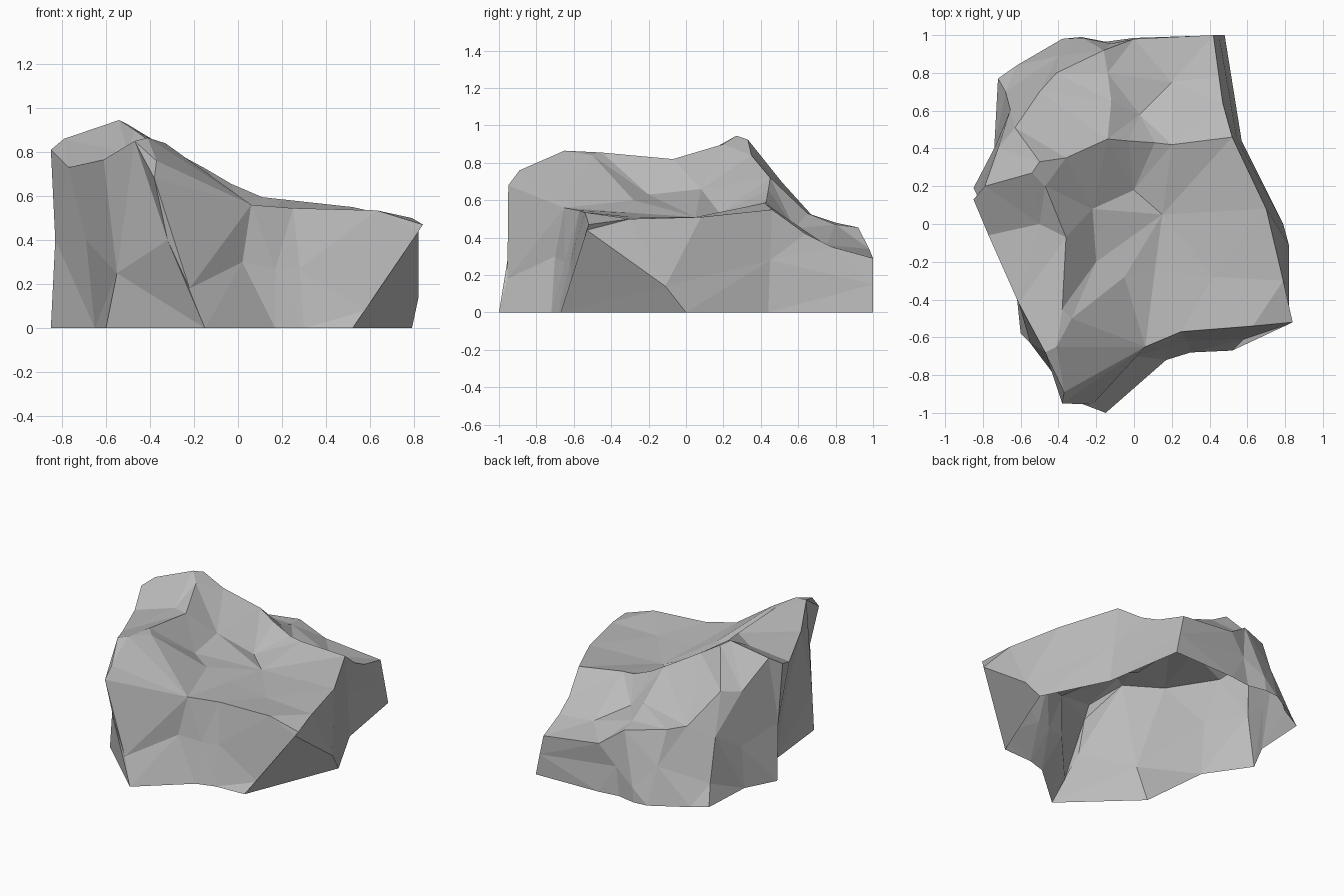
import bpy
import bmesh
from mathutils import Vector
from mathutils.geometry import delaunay_2d_cdt

default_cube = bpy.data.objects.get("Cube")
if default_cube:
    bpy.data.objects.remove(default_cube, do_unlink=True)

# Stone colour
stone = bpy.data.materials.new("grey_stone")
stone.use_nodes = True
grey = (.5, .5, .5, 1)
stone.diffuse_color = grey
shader = next(n for n in stone.node_tree.nodes if n.type == "BSDF_PRINCIPLED")
shader.inputs["Base Color"].default_value = grey

# Outline where the boulder meets the ground
base = [(-.15, -1), (.17, -.72), (.3, -.68), (.52, -.67), (.79, 0), (.57, .44),
        (.48, 1), (0, .985), (-.15, .965), (-.28, .99), (-.38, .98), (-.62, .84),
        (-.72, .77), (-.74, .4), (-.85, .19), (-.65, -.1), (-.6, -.58)]
base = [(x, y, 0) for x, y in base]

# Belt of bulges and hollows around the walls
belt = [(-.22, -.955, .18), (.02, -.7, .3), (.17, -.65, .27), (.28, -.62, .27),
        (.58, -.61, .08), (.82, -.53, .44), (.82, -.11, .14), (.545, .45, .28),
        (.45, 1, .15), (-.12, .955, .2), (-.27, .985, .1), (-.4, .89, .25),
        (-.68, .7, .13), (-.655, .605, .42), (-.73, .42, .3), (-.83, .15, .4),
        (-.69, -.12, .4), (-.55, -.63, .25), (-.32, -.935, .4)]

# Rim where the walls turn into the top
rim = [(-.38, -.95, .68), (.06, -.65, .56), (.25, -.57, .545), (.63, -.54, .535),
       (.84, -.52, .47), (.79, -.3, .5), (.7, .08, .51), (.52, .46, .55),
       (.47, .64, .42), (.45, .78, .35), (.42, 1, .29), (0, .98, .34),
       (-.16, .92, .455), (-.41, .8, .48), (-.5, .7, .49), (-.63, .51, .7),
       (-.72, .4, .68), (-.79, .2, .86), (-.85, .13, .81), (-.77, -.06, .73),
       (-.61, -.42, .765), (-.47, -.68, .85)]

# Sharp crest running over the top, from the front corner to the far side
crest = [(-.37, -.89, .76), (-.41, -.65, .865), (-.38, -.45, .855), (-.36, -.07, .82),
         (-.47, .2, .9), (-.54, .27, .945), (-.5, .33, .925), (-.36, .35, .84),
         (-.14, .45, .72), (-.03, .44, .655), (.11, .43, .595), (.2, .42, .585)]

# Lower ridges: one at the front of the hollow, one on the back slope
front_ridge = [(-.33, -.5, .84), (-.05, -.28, .6), (.11, -.25, .53)]
back_ridge = [(-.12, .65, .53), (-.14, .8, .47)]

# Low spots on the top and the back slope
hollows = [(-.5, 0, .795), (.42, -.28, .51), (-.2, -.2, .63), (-.22, .08, .66),
           (0, .18, .53), (.15, .05, .51), (.03, .58, .45), (.2, .75, .36)]


def bridge(bm, lower, upper):
    """Join two closed loops of vertices with triangles along short diagonals."""
    i = j = 0
    while i < len(lower) or j < len(upper):
        a, b = lower[i % len(lower)], upper[j % len(upper)]
        next_a, next_b = lower[(i + 1) % len(lower)], upper[(j + 1) % len(upper)]
        step_low = (next_a.co - b.co).length <= (next_b.co - a.co).length
        if j == len(upper) or (i < len(lower) and step_low):
            bm.faces.new((a, next_a, b))
            i += 1
        else:
            bm.faces.new((a, next_b, b))
            j += 1


def cap(bm, outline, ridges, loose):
    """Triangulate the top inside its outline, keeping the ridges as edges."""
    verts = list(outline)
    n = len(outline)
    edges = [(k, (k + 1) % n) for k in range(n)]
    for ridge in ridges:
        start = len(verts)
        edges += [(start + k, start + k + 1) for k in range(len(ridge) - 1)]
        verts += ridge
    verts += loose
    flat = [Vector((v.co.x, v.co.y)) for v in verts]
    result = delaunay_2d_cdt(flat, edges, [tuple(range(n))], 1, .0001)
    origin = [source[0] for source in result[3]]
    for face in result[2]:
        bm.faces.new([verts[origin[k]] for k in face])


# Boulder, hollow underneath
bm = bmesh.new()
rings = [[bm.verts.new(p) for p in points]
         for points in (base, belt, rim, crest, front_ridge, back_ridge, hollows)]
bridge(bm, rings[0], rings[1])
bridge(bm, rings[1], rings[2])
cap(bm, rings[2], rings[3:-1], rings[-1])
bmesh.ops.recalc_face_normals(bm, faces=bm.faces)
top_face = max(bm.faces, key=lambda f: f.calc_center_median().z)
if top_face.normal.z < 0:
    bmesh.ops.reverse_faces(bm, faces=bm.faces)

mesh = bpy.data.meshes.new("boulder")
bm.to_mesh(mesh)
bm.free()
mesh.materials.append(stone)
boulder = bpy.data.objects.new("boulder", mesh)
bpy.context.collection.objects.link(boulder)
